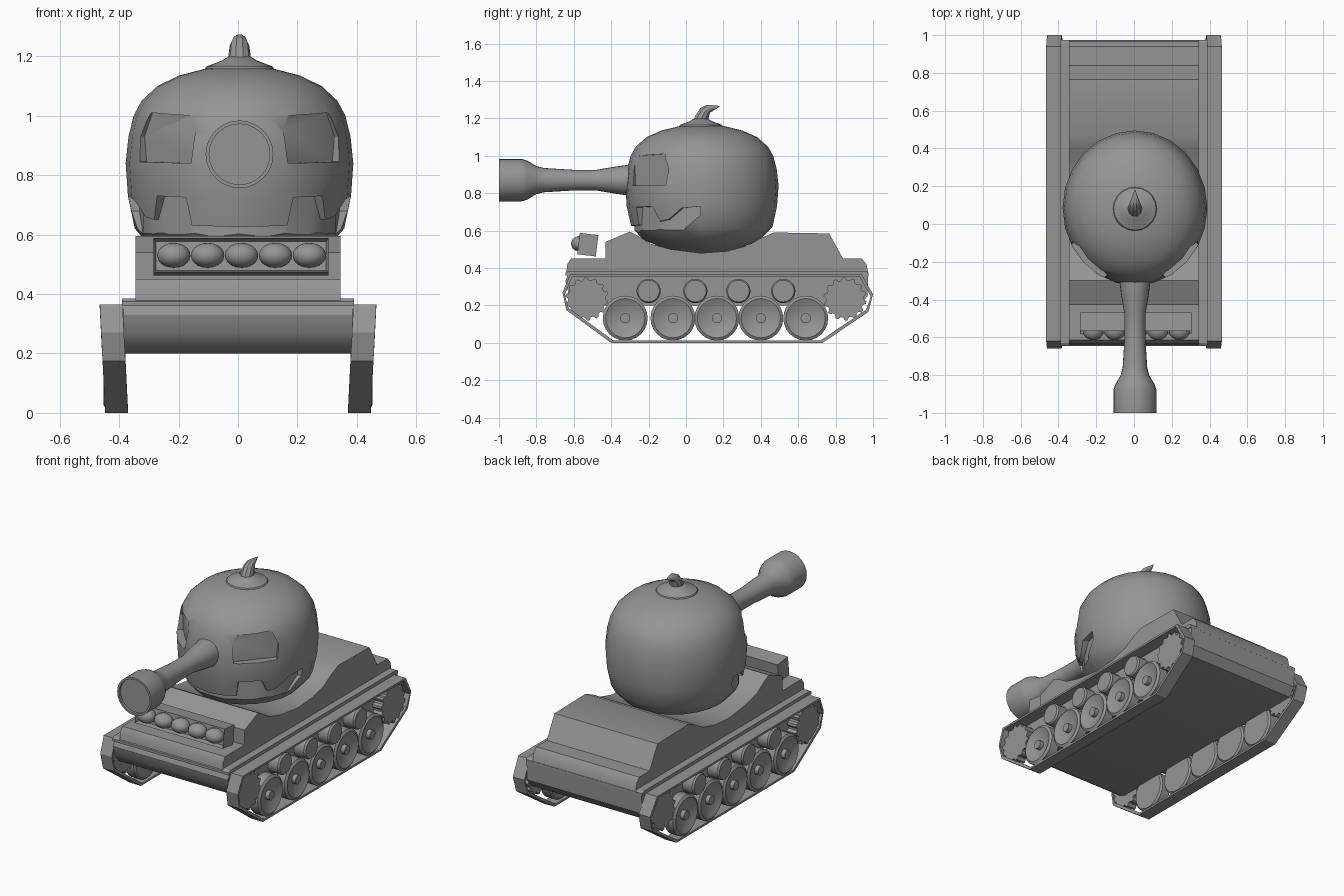
import bpy, bmesh, math
from math import sin, cos, pi, radians
from mathutils import Vector, Matrix

if "Cube" in bpy.data.objects:
    bpy.data.objects.remove(bpy.data.objects["Cube"])

GREY = (0.3, 0.3, 0.3, 1)
mat = bpy.data.materials.new("plain grey")
mat.use_nodes = True
mat.diffuse_color = GREY
mat.node_tree.nodes["Principled BSDF"].inputs["Base Color"].default_value = GREY
MID = 0.005
parts = []


def finish(name, bm):
    bmesh.ops.recalc_face_normals(bm, faces=bm.faces[:])
    me = bpy.data.meshes.new(name)
    bm.to_mesh(me)
    bm.free()
    me.materials.append(mat)
    ob = bpy.data.objects.new(name, me)
    bpy.context.collection.objects.link(ob)
    parts.append(ob)
    return ob


def loft(name, rings, cyclic=False):
    """Skin a row of equal rings, capped at the ends unless cyclic."""
    bm = bmesh.new()
    vs = [[bm.verts.new(p) for p in r] for r in rings]
    n = len(vs[0])
    pairs = list(zip(vs, vs[1:])) + ([(vs[-1], vs[0])] if cyclic else [])
    for a, b in pairs:
        for i in range(n):
            j = (i + 1) % n
            bm.faces.new((a[i], a[j], b[j], b[i]))
    if not cyclic:
        bm.faces.new(vs[0])
        bm.faces.new(vs[-1])
    return finish(name, bm)


def lathe(name, profile, origin, axis, segs=24, sx=1, sy=1):
    """Turn (radius, height) pairs about an axis through origin."""
    rot = Vector(axis).to_track_quat('Z', 'Y').to_matrix()
    rings = [[Vector(origin) + rot @ Vector((r * sx * cos(2 * pi * i / segs), r * sy * sin(2 * pi * i / segs), h))
              for i in range(segs)] for r, h in profile]
    return loft(name, rings)


def side_prism(name, outline, half):
    """Extrude a (y, z) outline across the width."""
    return loft(name, [[(x, y, z) for y, z in outline] for x in (-half, half)])


def carve(target, cutter):
    mod = target.modifiers.new("carve", 'BOOLEAN')
    mod.operation, mod.solver, mod.object = 'DIFFERENCE', 'EXACT', cutter
    bpy.context.view_layer.objects.active = target
    bpy.ops.object.modifier_apply(modifier=mod.name)
    parts.remove(cutter)
    bpy.data.objects.remove(cutter)


# Hull
side_prism("lower_hull", [(-.63, .37), (-.645, .33), (-.63, .27), (-.59, .22), (-.54, .2),
                          (.93, .2), (.97, .25), (.975, .37)], .385)
side_prism("fender_slab", [(-.645, .36), (-.645, .375), (-.63, .385), (.96, .385), (.975, .375), (.975, .36)], .39)
side_prism("upper_hull", [(-.64, .37), (-.635, .42), (-.615, .45), (-.43, .45), (-.43, .54), (-.3, .595),
                          (-.26, .575), (-.19, .53), (-.08, .5), (.08, .48), (.22, .49), (.33, .52), (.4, .56),
                          (.47, .59), (.765, .585), (.84, .45), (.94, .45), (.965, .42), (.975, .37)], .345)

# Carved head
head = lathe("head", [(.15, .478), (.4, .49), (.76, .55), (.92, .62), (.98, .73), (1, .84), (.975, .93), (.93, 1),
                      (.86, 1.05), (.72, 1.1), (.53, 1.135), (.3, 1.158), (.05, 1.165)],
             (MID, .085, 0), (0, 0, 1), 24, .383, .41)

EYE = [(-.125, .84), (.12, .845), (.13, .93), (.09, 1.01), (-.1, 1), (-.13, .96)]
for s in (-1, 1):
    a = radians(48)
    normal, along = Vector((s * sin(a), -cos(a), 0)), Vector((s * cos(a), sin(a), 0))
    base = Vector((MID + s * .247, -.19, 0))
    carve(head, loft("eye_cutter", [[base + along * u + normal * d + Vector((0, 0, z)) for u, z in EYE]
                                    for d in (-.02, .3)]))

# Grin: angle from the front, lower edge, upper edge
GRIN = [(0, .585, .625), (27, .585, .63), (29, .58, .725), (48, .57, .73), (54, .565, .65), (62, .575, .66),
        (74, .6, .72), (89, .68, .73)]


def grin_ring(s, ang, lo, hi):
    a = radians(s * ang)
    return [(MID + .383 * f * sin(a), .085 - .41 * f * cos(a), z) for f, z in
            ((.88, lo), (.88, hi), (1.25, hi), (1.25, lo))]


carve(head, loft("grin_cutter", [grin_ring(-1, *g) for g in GRIN[:0:-1]] + [grin_ring(1, *g) for g in GRIN]))

# Barrel nose with a shallow muzzle recess
lathe("gun_barrel", [(.08, -.2), (.083, -.3), (.072, -.38), (.055, -.48), (.055, -.6), (.065, -.76), (.075, -.8),
                     (.105, -.85), (.114, -.88), (.114, -1), (.102, -1), (.102, -.985)][::-1],
      (MID, 0, .87), (0, 1, 0), 24)

# Stalk cap and bent stalk
lathe("stalk_cap", [(.1, 1.145), (.116, 1.158), (.112, 1.165), (.06, 1.185), (.035, 1.2)],
      (MID, .08, 0), (0, 0, 1), 20)
STALK = [(.07, 1.17, .042, 80), (.085, 1.205, .037, 70), (.1, 1.235, .033, 50),
         (.12, 1.252, .024, 22), (.15, 1.258, .013, 12), (.18, 1.265, .002, 12)]
loft("stalk", [[(MID + r * cos(t), y - r * sin(t) * sin(radians(b)), z + r * sin(t) * cos(radians(b)))
                for t in [2 * pi * i / 10 for i in range(10)]] for y, z, r, b in STALK])

# Lamp box with a recessed front
bm = bmesh.new()
bmesh.ops.create_cube(bm, size=1)
bmesh.ops.scale(bm, vec=(.59, .1, .115), verts=bm.verts[:])
front = min(bm.faces, key=lambda f: f.calc_center_median().y)
bmesh.ops.inset_region(bm, faces=[front], thickness=.012)
bmesh.ops.translate(bm, vec=(0, .03, 0), verts=front.verts[:])
bmesh.ops.transform(bm, matrix=Matrix.Translation((.01, -.525, .525)) @ Matrix.Rotation(radians(-7), 4, 'X'),
                    verts=bm.verts[:])
finish("lamp_box", bm)
for i in range(5):
    bm = bmesh.new()
    bmesh.ops.create_uvsphere(bm, u_segments=16, v_segments=10, radius=1)
    bmesh.ops.transform(bm, matrix=Matrix.Translation((.012 + (i - 2) * .114, -.565, .53)) @
                        Matrix.Diagonal((.056, .05, .042, 1)), verts=bm.verts[:])
    finish(f"lamp_{i + 1}", bm)

# Running gear, leaning slightly outwards
TRACK = [(-.4, 0), (.73, 0), (.975, .165), (1, .26), (.94, .365), (-.62, .365), (-.66, .27), (-.64, .175)]
WHEEL = [(.11, 0), (.12, .01), (.12, .065), (.105, .075), (.085, .066), (.04, .05), (.027, .05), (.027, .075)]
for s, side in ((1, "left"), (-1, "right")):
    def lean(z):
        return .37 + .05 * z

    centre = Vector((.17, .18))
    rings = []
    for y, z in TRACK:
        iy, iz = y - .012 * math.copysign(1, y - .17), z + (.012 if z < .18 else -.012)
        x, w = lean(z), .077
        rings.append([(s * x, y, z), (s * (x + w), y, z), (s * (x + w), iy, iz), (s * x, iy, iz)])
    loft(f"{side}_track", rings, cyclic=True)
    axis = (s, 0, 0)
    for i, y in enumerate((-.325, -.07, .165, .4, .64)):
        lathe(f"{side}_road_wheel_{i + 1}", WHEEL, (s * .378, y, .132), axis, 24)
    for i, y in enumerate((-.2, .05, .28, .52)):
        lathe(f"{side}_return_roller_{i + 1}", [(.065, 0), (.065, .07), (.058, .08)], (s * .38, y, .277), axis, 20)
    for end, y in (("front", -.53), ("rear", .85)):
        gear = [(r * cos(t), r * sin(t)) for k in range(14) for r, t in
                ((.1 if q < 2 else .115, 2 * pi * (k + q / 4) / 14) for q in range(4))]
        loft(f"{side}_{end}_sprocket", [[(s * x, y + u, .235 + v) for u, v in gear] for x in (.385, .445)])

# Smooth shading with sharp edges kept
bpy.ops.object.select_all(action='DESELECT')
for ob in parts:
    ob.select_set(True)
bpy.context.view_layer.objects.active = head
bpy.ops.object.shade_smooth_by_angle(angle=radians(32))
